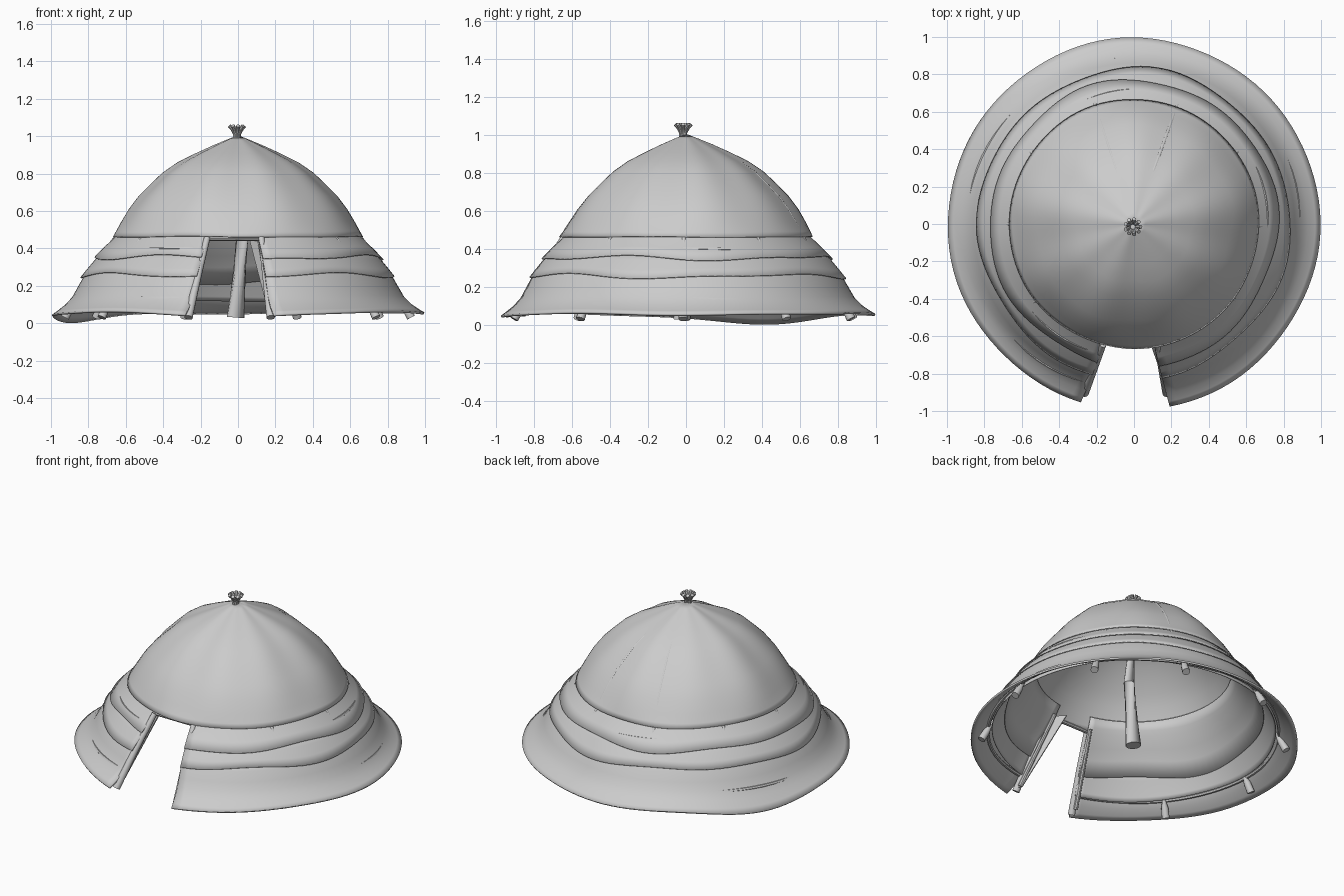
import bpy, bmesh, math
from mathutils import Vector

cube = bpy.data.objects.get("Cube")
if cube:
    bpy.data.objects.remove(cube, do_unlink=True)

mat = bpy.data.materials.new("pale_grey")
mat.use_nodes = True
GREY = (0.6, 0.6, 0.6, 1)
mat.diffuse_color = GREY
mat.node_tree.nodes["Principled BSDF"].inputs["Base Color"].default_value = GREY

# Outer line of the dome, and its continuation down the wall
DOME = [(0.012, 1.0), (0.06, 0.98), (0.13, 0.95), (0.22, 0.908), (0.315, 0.86), (0.395, 0.805),
        (0.462, 0.742), (0.525, 0.68), (0.58, 0.61), (0.623, 0.54), (0.652, 0.49), (0.668, 0.463)]
WALL = [(0.72, 0.395), (0.77, 0.335), (0.825, 0.245), (0.872, 0.155), (0.885, 0.13)]


def add_mesh(name, bm, thickness=0, smooth=True):
    mesh = bpy.data.meshes.new(name)
    bm.to_mesh(mesh)
    bm.free()
    obj = bpy.data.objects.new(name, mesh)
    bpy.context.collection.objects.link(obj)
    mesh.materials.append(mat)
    if thickness:
        mod = obj.modifiers.new("thickness", 'SOLIDIFY')
        mod.thickness = thickness
        mod.offset = -1
    if smooth:
        bpy.ops.object.select_all(action='DESELECT')
        obj.select_set(True)
        bpy.context.view_layer.objects.active = obj
        bpy.ops.object.shade_smooth_by_angle(angle=math.radians(40))
    return obj


def inset(profile, depth):
    """Move a profile inward, square to its own slope."""
    out = []
    for i, (r, z) in enumerate(profile):
        a, b = profile[max(i - 1, 0)], profile[min(i + 1, len(profile) - 1)]
        d = Vector((b[0] - a[0], b[1] - a[1])).normalized()
        out.append((max(r + d.y * depth, 0.01), z - d.x * depth))
    return out


def layer(name, profile, wave=0, phase=0, doorway=False, hem=0, pleat=0, thickness=0.006):
    """Revolve a profile; wave ripples its lower edge, hem makes it sag."""
    steps = 96
    bm = bmesh.new()
    rows = []
    for i, (r, z) in enumerate(profile):
        t = i / (len(profile) - 1)
        first, last = 0, math.tau
        if doorway:
            widen = (r - 0.66) / 0.32
            first = math.radians(-80.5 + 1.5 * widen)
            last = math.radians(256 - 2.5 * widen)
        row = []
        for j in range(steps + doorway):
            a = first + (last - first) * j / steps
            deg = math.degrees(a) % 360
            ripple = math.sin(4 * a + phase) + 0.6 * math.sin(7 * a + 2 * phase)
            sag = math.exp(-((deg - 155) / 24) ** 2) + 0.4 * math.exp(-((deg - 268) / 20) ** 2)
            rr = r + wave * 0.9 * t * ripple
            rr *= 1 + pleat * (1 - t) * math.sin(7 * a) * math.cos(2 * a)
            zz = z - wave * t * ripple - hem * sag * t ** 2
            row.append(bm.verts.new((rr * math.cos(a), rr * math.sin(a), zz)))
        rows.append(row)
    for upper, lower in zip(rows, rows[1:]):
        for j in range(steps):
            k = (j + 1) % len(upper)
            bm.faces.new((upper[j], lower[j], lower[k], upper[k]))
    return add_mesh(name, bm, thickness)


def tube(name, points, radii, sides=10):
    """Closed tapered pole through a few points."""
    pts = [Vector(p) for p in points]
    bm = bmesh.new()
    rings = []
    for i, p in enumerate(pts):
        d = pts[min(i + 1, len(pts) - 1)] - pts[max(i - 1, 0)]
        q = d.to_track_quat('Z', 'Y')
        rings.append([bm.verts.new(p + q @ Vector((radii[i] * math.cos(s * math.tau / sides),
                                                   radii[i] * math.sin(s * math.tau / sides), 0)))
                      for s in range(sides)])
    for a, b in zip(rings, rings[1:]):
        for s in range(sides):
            k = (s + 1) % sides
            bm.faces.new((a[s], a[k], b[k], b[s]))
    bm.faces.new(rings[0][::-1])
    bm.faces.new(rings[-1])
    return add_mesh(name, bm)


def polar(r, degrees, z):
    a = math.radians(degrees)
    return (r * math.cos(a), r * math.sin(a), z)


# Roof covering goes all the way round
layer("roof_dome", DOME, 0.002, pleat=0.07)

# Wall covering: overlapping skirts, open at the doorway
layer("wall_skirt_upper", [(0.6, 0.53), (0.66, 0.459), (0.72, 0.402), (0.768, 0.353)],
      0.01, 0.5, True)
layer("wall_skirt_lower", [(0.7, 0.41), (0.76, 0.345), (0.8, 0.297), (0.832, 0.257)],
      0.01, 2.1, True)
layer("wall_hem", [(0.77, 0.325), (0.825, 0.25), (0.858, 0.192), (0.885, 0.145), (0.925, 0.105),
                   (0.965, 0.078), (0.993, 0.062)], 0.004, 1.2, True, hem=0.055, thickness=0.012)

# Inner lining hides the poles above the hem, with a lower band behind it
layer("dome_lining", inset(DOME, 0.025), 0.002, thickness=0.004)
layer("wall_lining", inset(DOME[-3:] + WALL[:-2], 0.036), 0.012, 1.0, True, thickness=0.004)
layer("wall_lining_lower", inset(WALL[1:], 0.026), 0.003, 2.5, True, thickness=0.004)

# Bent poles run from the ground to the peak between covering and lining
bend = [(0.925, 0.03), (0.895, 0.085)] + inset(DOME + WALL, 0.014)[::-1]
for n, az in enumerate((-37, -1, 35, 70, 108, 145, 180, 218)):
    tube(f"wall_pole_{n + 1}", [polar(r, az, z) for r, z in bend],
         [0.024, 0.022] + [0.011] * (len(bend) - 5) + [0.008] * 3)

# Hoops lashed around the poles
for name, r, z in (("lower_hoop", 0.881, 0.125), ("upper_hoop", 0.71, 0.39)):
    angles = [-78 + 331 * i / 72 for i in range(73)]
    path = [polar(r + 0.007 * math.sin(math.radians(5 * a)), a,
                  z + 0.008 * math.cos(math.radians(3 * a))) for a in angles]
    tube(name, path, [0.011] * len(path), 6)

# Centre post
tube("centre_post", [(-0.012, -0.02, 0.03), (0.022, -0.02, 0.45), (-0.005, -0.01, 0.975)],
     [0.047, 0.033, 0.018], 16)

# Bundle of splayed stick ends at the peak
shift = Vector((-0.006, -0.015, 0))
for n in range(9):
    path = [Vector(polar(r, n * 40, z)) + shift
            for r, z in ((0.012, 0.97), (0.013, 1.01), (0.026, 1.037), (0.042, 1.055))]
    tube(f"peak_stick_{n + 1}", path, [0.009, 0.009, 0.01, 0.011], 8)
tube("peak_core", [shift + Vector((0, 0, 0.96)), shift + Vector((0, 0, 1.04))], [0.014, 0.014], 8)

# Doorway frame: outer and inner post on each side, joined by a lintel
for side, foot, head in (("left", 0.175, 0.125), ("right", -0.265, -0.165)):
    tube(f"door_post_{side}", [(foot, -0.905, 0.03), ((foot + head) / 2, -0.775, 0.25),
                               (head, -0.645, 0.455)], [0.023, 0.02, 0.017])
    tube(f"door_inner_post_{side}", [(foot, -0.865, 0.05), (head * 0.97, -0.6, 0.455)],
         [0.014, 0.012], 8)
tube("door_lintel", [(-0.18, -0.635, 0.452), (0.14, -0.635, 0.452)], [0.012, 0.012], 8)

# Flat reed panel beside the doorway
bm = bmesh.new()
bm.faces.new([bm.verts.new(p) for p in ((0.178, -0.9, 0.045), (0.125, -0.645, 0.455),
                                        (0.06, -0.56, 0.45), (0.165, -0.85, 0.045))])
add_mesh("door_side_panel", bm, 0.009, smooth=False)
